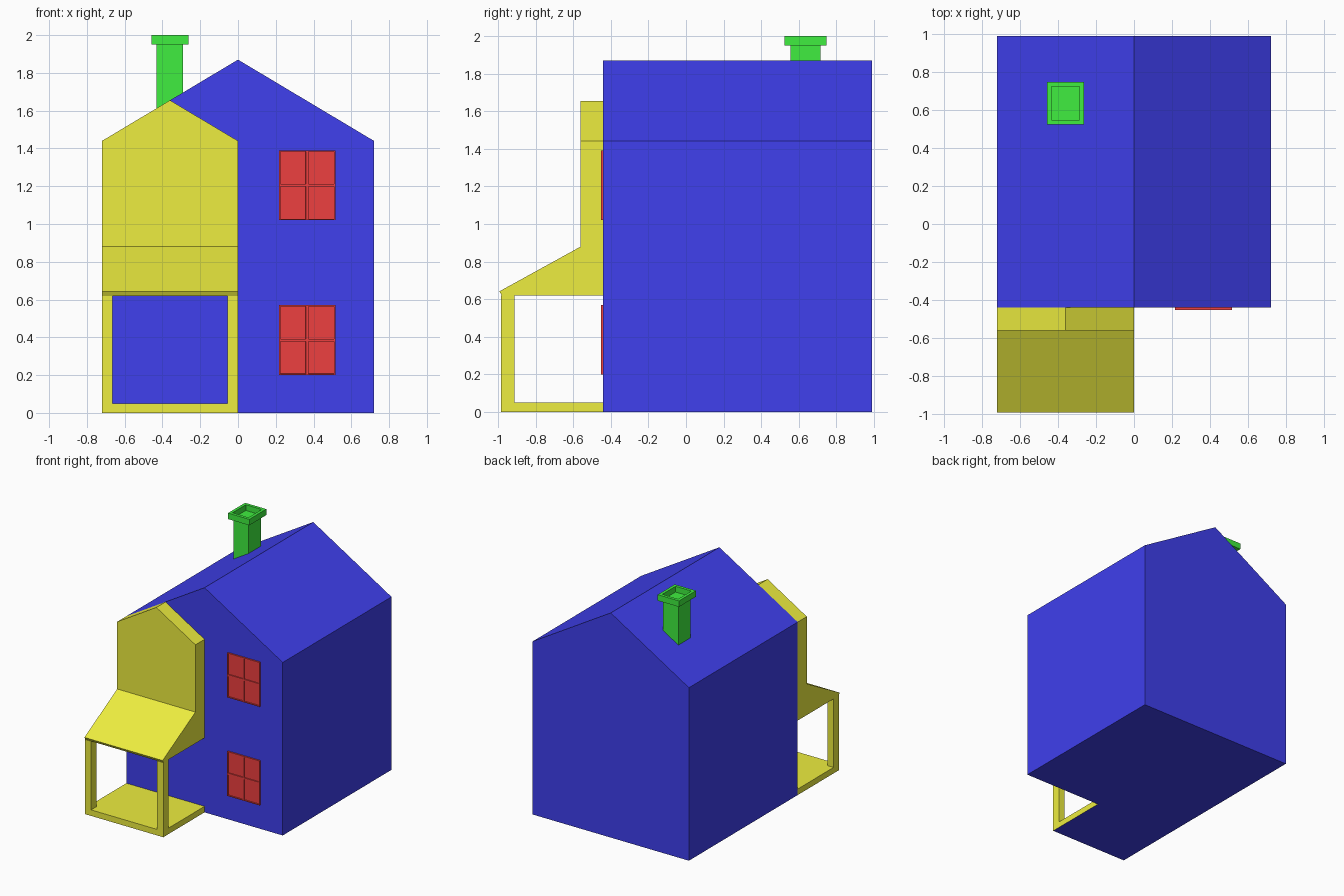
import bpy, bmesh
from mathutils import Vector

if "Cube" in bpy.data.objects:
    bpy.data.objects.remove(bpy.data.objects["Cube"])


def material(name, rgb):
    m = bpy.data.materials.new(name)
    m.diffuse_color = (*rgb, 1)
    m.use_nodes = True
    m.node_tree.nodes["Principled BSDF"].inputs["Base Color"].default_value = m.diffuse_color
    return m


BLUE = material("blue", (0.05, 0.05, 0.85))
YELLOW = material("yellow", (0.85, 0.85, 0.05))
RED = material("red", (0.85, 0.05, 0.05))
GREEN = material("green", (0.05, 0.85, 0.05))


def finish(name, bm, *mats):
    bmesh.ops.recalc_face_normals(bm, faces=bm.faces[:])
    me = bpy.data.meshes.new(name)
    bm.to_mesh(me)
    bm.free()
    for m in mats:
        me.materials.append(m)
    ob = bpy.data.objects.new(name, me)
    bpy.context.collection.objects.link(ob)
    return ob


def prism(name, profile, axis, a, b, mat):
    """Extrude a closed profile along x (y,z points) or y (x,z points)."""
    bm = bmesh.new()
    if axis == "x":
        pts, d = [(a, u, v) for u, v in profile], Vector((b - a, 0, 0))
    else:
        pts, d = [(u, a, v) for u, v in profile], Vector((0, b - a, 0))
    face = bm.faces.new([bm.verts.new(p) for p in pts])
    ext = bmesh.ops.extrude_face_region(bm, geom=[face], use_keep_orig=True)
    bmesh.ops.translate(bm, vec=d, verts=[g for g in ext["geom"] if isinstance(g, bmesh.types.BMVert)])
    return finish(name, bm, mat)


def box_bm(x0, x1, y0, y1, z0, z1):
    bm = bmesh.new()
    bmesh.ops.create_cube(bm, size=1)
    for v in bm.verts:
        v.co = Vector((x1 if v.co.x > 0 else x0, y1 if v.co.y > 0 else y0, z1 if v.co.z > 0 else z0))
    bm.normal_update()
    return bm


def gable(x0, x1, z0, eave, ridge):
    return [(x0, z0), (x1, z0), (x1, eave), ((x0 + x1) / 2, ridge), (x0, eave)]


# Main house and the gabled bay on its front
prism("house_body", gable(-0.72, 0.72, 0, 1.44, 1.87), "y", -0.44, 0.99, BLUE)
prism("front_bay", gable(-0.72, 0, 0.88, 1.44, 1.655), "y", -0.56, -0.44, YELLOW)

# Sloping porch roof running into the bay
prism("porch_roof", [(-0.44, 0.62), (-0.98, 0.62), (-0.992, 0.642), (-0.56, 0.88), (-0.44, 0.88)],
      "x", -0.72, 0, YELLOW)

# Porch floor, with the blue house underside carried below it
bm = box_bm(-0.72, 0, -0.983, -0.44, 0, 0.05)
for f in bm.faces:
    f.material_index = 1 if f.normal.z < -0.5 else 0
finish("porch_floor", bm, YELLOW, BLUE)

# Porch posts
for side, x in (("left", -0.72), ("right", -0.056)):
    finish(f"porch_post_{side}", box_bm(x, x + 0.056, -0.983, -0.912, 0.05, 0.62), YELLOW)

# Windows: four recessed panes in a thin frame
for level, z in (("lower", 0.2), ("upper", 1.02)):
    bm = box_bm(0.217, 0.515, -0.453, -0.44, z, z + 0.37)
    front = [f for f in bm.faces if f.normal.y < -0.5]
    bmesh.ops.subdivide_edges(bm, edges=front[0].edges[:], cuts=1, use_grid_fill=True)
    bm.normal_update()
    panes = [f for f in bm.faces if f.normal.y < -0.5]
    bmesh.ops.inset_individual(bm, faces=panes, thickness=0.01)
    inner = bmesh.ops.inset_individual(bm, faces=panes, thickness=0.0005)
    bmesh.ops.translate(bm, vec=(0, 0.008, 0), verts=list({v for f in panes for v in f.verts}))
    finish(f"window_{level}", bm, RED)

# Chimney shaft, then a rim with a square opening
CX, CY = -0.361, 0.636
finish("chimney_shaft", box_bm(CX - 0.07, CX + 0.07, CY - 0.08, CY + 0.08, 1.58, 1.95), GREEN)
bm = box_bm(CX - 0.098, CX + 0.098, CY - 0.112, CY + 0.112, 1.95, 2.0)
top = [f for f in bm.faces if f.normal.z > 0.5]
bmesh.ops.inset_region(bm, faces=top, thickness=0.035)
ext = bmesh.ops.extrude_face_region(bm, geom=top)
bmesh.ops.translate(bm, vec=(0, 0, -0.048), verts=[g for g in ext["geom"] if isinstance(g, bmesh.types.BMVert)])
bmesh.ops.delete(bm, geom=[f for f in top if f.is_valid], context="FACES")
finish("chimney_rim", bm, GREEN)
